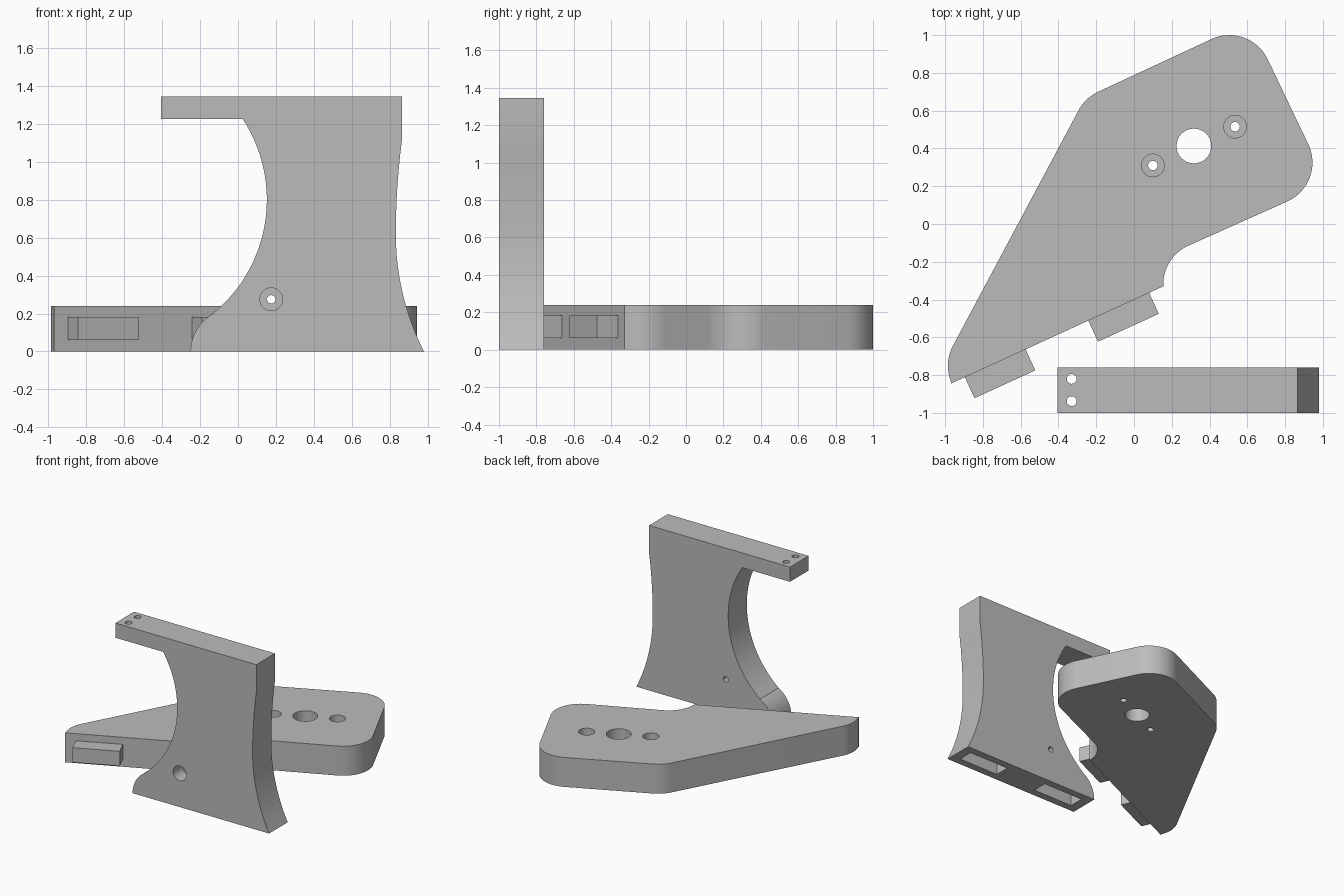
import bpy, bmesh, math
from mathutils import Vector, Matrix

if "Cube" in bpy.data.objects:
    bpy.data.objects.remove(bpy.data.objects["Cube"])

T = 0.24                       # thickness of both boards
TILT = math.radians(24.6)      # heading of the plate's joint edge

grey = bpy.data.materials.new("plain grey")
grey.diffuse_color = (0.5, 0.5, 0.5, 1)
grey.use_nodes = True
grey.node_tree.nodes["Principled BSDF"].inputs["Base Color"].default_value = grey.diffuse_color


def arc(cx, cy, r, a0, a1, n=16):
    return [(cx + r * math.cos(math.radians(a0 + (a1 - a0) * i / n)),
             cy + r * math.sin(math.radians(a0 + (a1 - a0) * i / n))) for i in range(n + 1)]


def finish(name, bm):
    bmesh.ops.recalc_face_normals(bm, faces=bm.faces)
    me = bpy.data.meshes.new(name)
    bm.to_mesh(me)
    bm.free()
    me.materials.append(grey)
    ob = bpy.data.objects.new(name, me)
    bpy.context.collection.objects.link(ob)
    return ob


def extrude(name, pts, place, offset):
    """Extrude a closed outline; place maps 2D points to 3D."""
    bm = bmesh.new()
    face = bm.faces.new([bm.verts.new(place(*p)) for p in pts])
    new = bmesh.ops.extrude_face_region(bm, geom=[face])["geom"]
    bmesh.ops.translate(bm, vec=offset, verts=[g for g in new if isinstance(g, bmesh.types.BMVert)])
    return finish(name, bm)


def box(name, size, centre, angle=0.0):
    bm = bmesh.new()
    m = Matrix.Translation(centre) @ Matrix.Rotation(angle, 4, 'Z') @ Matrix.Diagonal((*size, 1))
    bmesh.ops.create_cube(bm, size=1, matrix=m)
    return finish(name, bm)


def rod(r, start, end):
    a, b = Vector(start), Vector(end)
    bm = bmesh.new()
    m = Matrix.Translation((a + b) / 2) @ (b - a).to_track_quat('Z', 'Y').to_matrix().to_4x4()
    bmesh.ops.create_cone(bm, cap_ends=True, segments=32, radius1=r, radius2=r,
                          depth=(b - a).length, matrix=m)
    return finish("cutter", bm)


def combine(ob, other, op):
    mod = ob.modifiers.new(op, 'BOOLEAN')
    mod.operation, mod.object, mod.solver = op, other, 'EXACT'
    bpy.context.view_layer.objects.active = ob
    bpy.ops.object.modifier_apply(modifier=mod.name)
    bpy.data.objects.remove(other)


def smooth(ob):
    bpy.ops.object.select_all(action='DESELECT')
    ob.select_set(True)
    bpy.context.view_layer.objects.active = ob
    bpy.ops.object.shade_smooth_by_angle(angle=math.radians(25))


# Flat plate: rounded outline lying on the ground
corner = Vector((-0.97, -0.845))
outline = ([tuple(corner), (0.155, -0.33)]
           + arc(0.38, -0.32, 0.225, 180, 114.6)
           + arc(0.72, 0.325, 0.225, -65.4, 24.6)
           + arc(0.505, 0.775, 0.225, 24.6, 114.6)
           + arc(-0.095, 0.496, 0.225, 114.6, 151.3)
           + arc(-0.76, -0.75, 0.225, 151.3, 203))
plate = extrude("flat_plate", outline, lambda x, y: (x, y, 0), (0, 0, T))

# Two joint tabs along the plate's straight edge
along = Vector((math.cos(TILT), math.sin(TILT)))
out = Vector((along.y, -along.x))
for d in (0.259, 0.978):
    c = corner + along * d + out * 0.05
    combine(plate, box("tab", (0.354, 0.145, 0.12), (c.x, c.y, 0.122), TILT), 'UNION')

# Centre hole and two counterbored screw holes
combine(plate, rod(0.092, (0.317, 0.413, -0.1), (0.317, 0.413, 0.4)), 'DIFFERENCE')
for x, y in ((0.10, 0.31), (0.535, 0.515)):
    combine(plate, rod(0.025, (x, y, -0.1), (x, y, 0.4)), 'DIFFERENCE')
    combine(plate, rod(0.06, (x, y, 0.12), (x, y, 0.4)), 'DIFFERENCE')
smooth(plate)

# Upright board: waisted profile with an arm reaching to the left
lower_right = [(0.832 + 1.37 - math.sqrt(1.37 ** 2 - (0.62 - z) ** 2), z)
               for z in [0.62 * i / 16 for i in range(17)]]
upper_right = [(0.832 + 3.8 - math.sqrt(3.8 ** 2 - (z - 0.62) ** 2), z)
               for z in [0.62 + 0.5 * i / 10 for i in range(1, 11)]]
profile = ([(-0.25, 0)] + lower_right + upper_right
           + [(0.865, 1.345), (-0.405, 1.345), (-0.405, 1.225)]
           + arc(-0.623, 0.80, 0.775, 33.25, -50.8, 32)
           + arc(-0.025, 0.0, 0.225, 119, 174, 10))
upright = extrude("upright_board", profile, lambda x, z: (x, -1, z), (0, T, 0))

# Two sockets in the underside that match the tabs
for x in (0.004, 0.728):
    combine(upright, box("cutter", (0.356, 0.12, 0.25), (x, -0.88, 0)), 'DIFFERENCE')

# Counterbored screw hole through the front, and two holes through the arm tip
combine(upright, rod(0.022, (0.175, -1.1, 0.275), (0.175, -0.6, 0.275)), 'DIFFERENCE')
combine(upright, rod(0.06, (0.175, -1.1, 0.275), (0.175, -0.88, 0.275)), 'DIFFERENCE')
for y in (-0.82, -0.938):
    combine(upright, rod(0.026, (-0.33, y, 1.1), (-0.33, y, 1.5)), 'DIFFERENCE')
smooth(upright)
